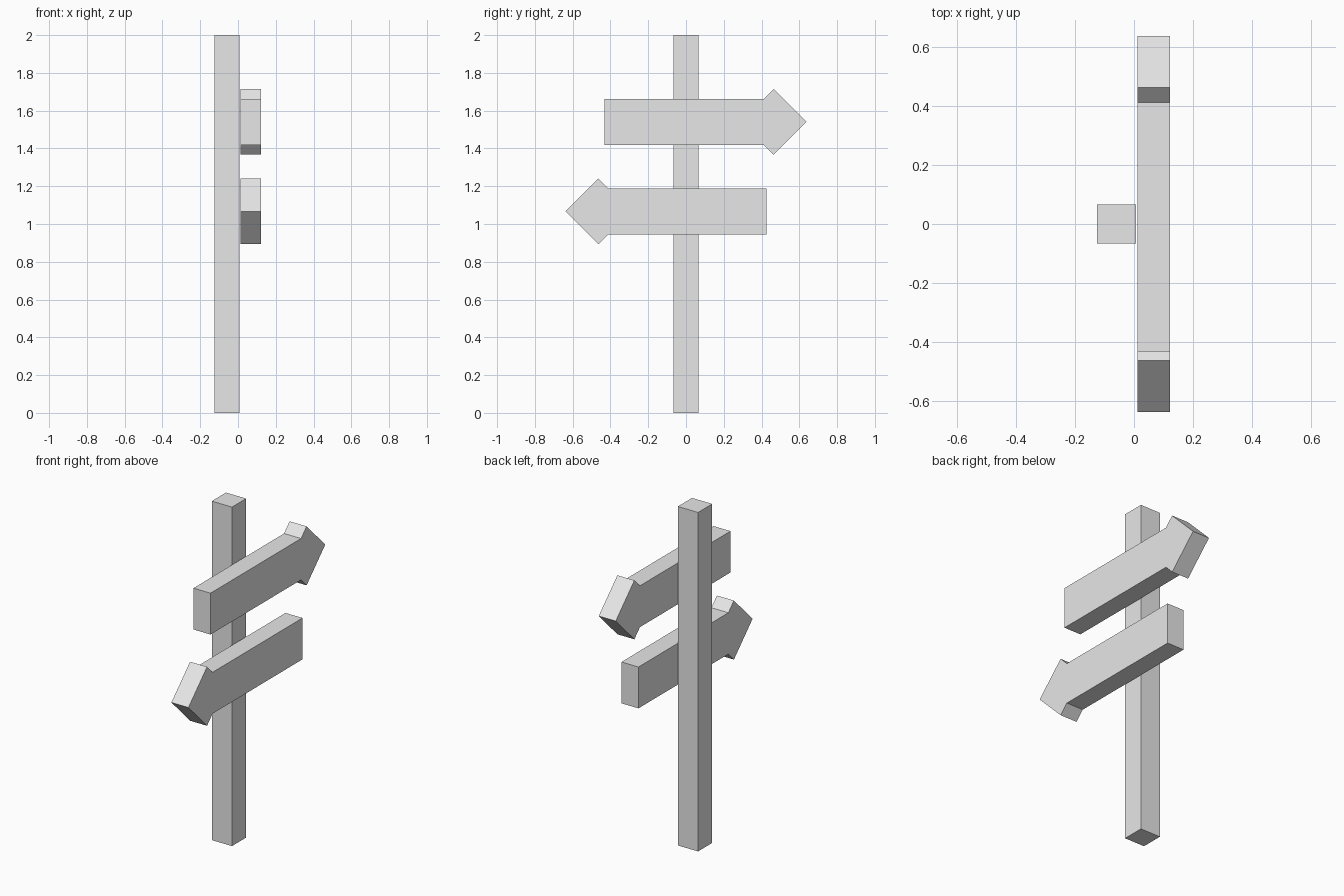
import bpy
import bmesh

cube = bpy.data.objects.get("Cube")
if cube:
    bpy.data.objects.remove(cube, do_unlink=True)

# Single plain grey
grey = bpy.data.materials.new("light_grey")
grey.use_nodes = True
color = (0.8, 0.8, 0.8, 1.0)
grey.diffuse_color = color
grey.node_tree.nodes["Principled BSDF"].inputs["Base Color"].default_value = color


def extrude_profile(name, points, x0, x1):
    """Extrude a (y, z) outline along x from x0 to x1."""
    bm = bmesh.new()
    face = bm.faces.new([bm.verts.new((x0, y, z)) for y, z in points])
    result = bmesh.ops.extrude_face_region(bm, geom=[face])
    moved = [g for g in result["geom"] if isinstance(g, bmesh.types.BMVert)]
    bmesh.ops.translate(bm, verts=moved, vec=(x1 - x0, 0, 0))
    bmesh.ops.recalc_face_normals(bm, faces=bm.faces)
    mesh = bpy.data.meshes.new(name)
    bm.to_mesh(mesh)
    bm.free()
    mesh.materials.append(grey)
    obj = bpy.data.objects.new(name, mesh)
    bpy.context.collection.objects.link(obj)
    return obj


def arrow_sign(name, z, direction, tail):
    """Board with a square-cornered arrow head pointing along y."""
    tip, head, board = 0.638, 0.174, 0.122
    corner = tip - head
    neck = corner - (head - board)
    upper = [(-tail, board), (neck, board), (corner, head)]
    lower = [(y, -h) for y, h in reversed(upper)]
    outline = upper + [(tip, 0)] + lower
    points = [(direction * y, z + h) for y, h in outline]
    return extrude_profile(name, points, 0.012, 0.123)


# Square post
extrude_profile("post", [(-0.066, 0), (0.066, 0), (0.066, 2), (-0.066, 2)], -0.125, 0.007)

# Two boards pointing opposite ways
arrow_sign("upper_arrow_sign", 1.541, 1, 0.432)
arrow_sign("lower_arrow_sign", 1.067, -1, 0.426)
